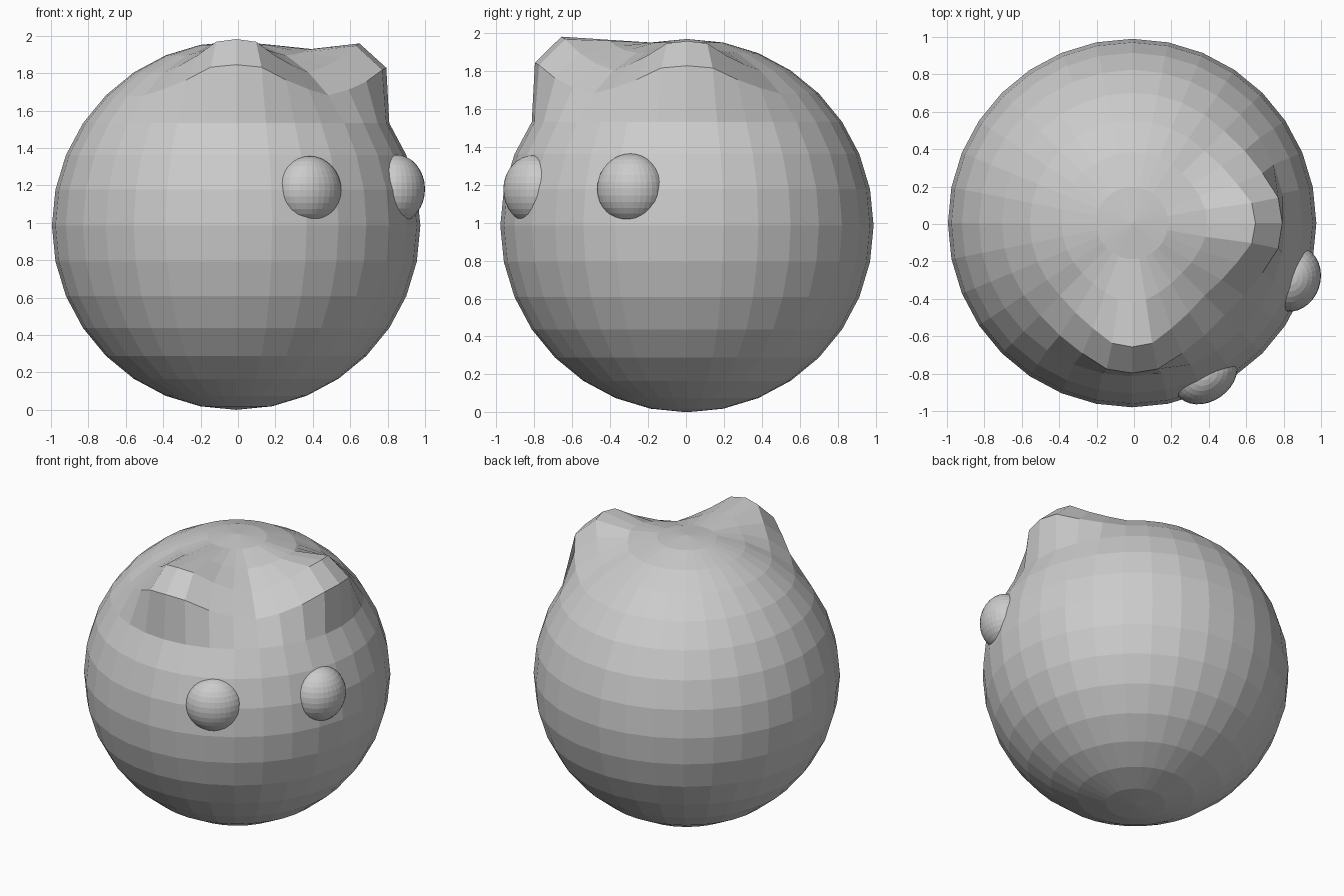
import bpy, math
from math import pi, cos, sin
from mathutils import Vector

if "Cube" in bpy.data.objects:
    bpy.data.objects.remove(bpy.data.objects["Cube"])

R = 0.985
SEG, RINGS = 32, 16


def ball(name, loc, scale, turn=0.0):
    bpy.ops.mesh.primitive_uv_sphere_add(segments=SEG, ring_count=RINGS, radius=1,
                                         location=loc, rotation=(0, 0, turn))
    ob = bpy.context.object
    ob.name = name
    ob.scale = scale
    return ob


# Head: faceted ball with two ears pulled out of its upper rings
head = ball("head", (-0.01, 0.005, R), (1, 1, 1))
for v in head.data.vertices:
    v.co *= R

# Falloff sideways (in segments from the ear's middle)
side = [1.0, 0.92, 0.5, 0.2]
# Each ear: azimuth, outward pull, upward pull, weight for rings counted from the top
ears = [
    (-pi / 2, 0.115, 0.178, {2: 0.40, 3: 1.0, 4: 0.92}),
    (0.0, 0.112, 0.155, {2: 0.22, 3: 1.0, 4: 0.95}),
]
base = [v.co.copy() for v in head.data.vertices]
for azimuth, out, up, rings in ears:
    for v, co in zip(head.data.vertices, base):
        ring = round(math.acos(max(-1, min(1, co.z / R))) / (pi / RINGS))
        if ring not in rings:
            continue
        diff = (math.atan2(co.y, co.x) - azimuth + pi) % (2 * pi) - pi
        step = abs(round(diff / (2 * pi / SEG)))
        if step < len(side):
            w = rings[ring] * side[step]
            v.co += w * Vector((out * cos(azimuth), out * sin(azimuth), up))

# Eyes: slightly flattened balls sunk into the head
ball("eye_left", (0.38, -0.805, 1.175), (0.185, 0.145, 0.182), math.radians(35))
ball("eye_right", (0.842, -0.292, 1.18), (0.18, 0.155, 0.185), math.radians(71))
